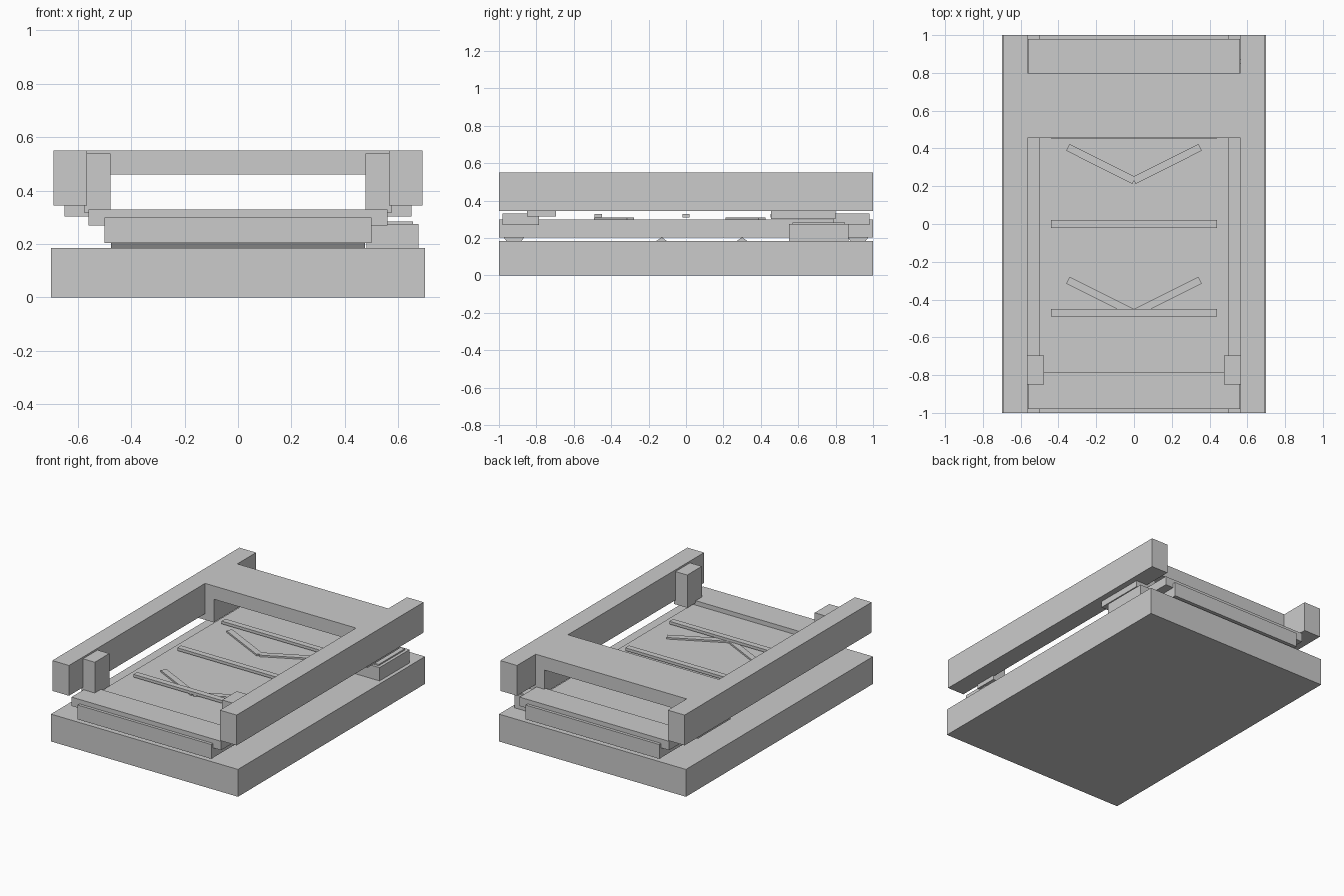
import bpy, bmesh
from math import atan2, hypot
from mathutils import Vector

if "Cube" in bpy.data.objects:
    bpy.data.objects.remove(bpy.data.objects["Cube"])


def box(name, x, y, z):
    """Box from its (min, max) ranges."""
    return prism(name, [(y[0], z[0]), (y[1], z[0]), (y[1], z[1]), (y[0], z[1])], x)


def prism(name, profile, x):
    """Extrude a YZ profile along x."""
    bm = bmesh.new()
    face = bm.faces.new([bm.verts.new((x[0], y, z)) for y, z in profile])
    ext = bmesh.ops.extrude_face_region(bm, geom=[face])
    moved = [g for g in ext["geom"] if isinstance(g, bmesh.types.BMVert)]
    bmesh.ops.translate(bm, verts=moved, vec=(x[1] - x[0], 0, 0))
    bmesh.ops.recalc_face_normals(bm, faces=bm.faces)
    mesh = bpy.data.meshes.new(name)
    bm.to_mesh(mesh)
    bm.free()
    obj = bpy.data.objects.new(name, mesh)
    bpy.context.collection.objects.link(obj)
    return obj


def pair(name, x, y, z):
    """Right-hand box mirrored across x = 0."""
    box(name, x, y, z).modifiers.new("mirror", "MIRROR")


# Base slab and inner bed
box("base_slab", (-0.70, 0.70), (-1, 1), (0, 0.185))
box("inner_bed", (-0.50, 0.50), (-1, 1), (0.203, 0.30))

# Raised end bars and bevelled supports beneath the bed
for s, label in ((-1, "front"), (1, "back")):
    box(label + "_end_bar", (-0.56, 0.56), sorted((s * 0.785, s * 0.98)), (0.27, 0.33))
    prism(label + "_bed_support",
          [(s * 0.96, 0.183), (s * 0.975, 0.204), (s * 0.865, 0.204), (s * 0.88, 0.183)],
          (-0.475, 0.475))

# Small ridges between base and bed
for i, y in enumerate((-0.13, 0.30)):
    prism(f"bed_ridge_{i}", [(y - 0.03, 0.183), (y + 0.03, 0.183), (y, 0.204)],
          (-0.475, 0.475))

# Straight slats across the bed
for i, y in enumerate((-0.47, 0.0, 0.473)):
    box(f"cross_slat_{i}", (-0.44, 0.44), (y - 0.02, y + 0.02), (0.31, 0.329))

# V-shaped strips lying on the bed
for i, apex in enumerate((-0.473, 0.23)):
    a, b = Vector((0, apex)), Vector((0.35, apex + 0.176))
    d = b - a
    for s, side in ((1, "right"), (-1, "left")):
        arm = box(f"chevron_{i}_{side}", (0, hypot(*d)), (-0.02, 0.02), (0.298, 0.311))
        arm.location = (0, apex, 0)
        arm.rotation_euler.z = atan2(d.y, s * d.x)

# Upper H-shaped frame
pair("side_rail", (0.565, 0.69), (-1, 1), (0.345, 0.55))
box("frame_crossbar", (-0.57, 0.57), (0.455, 0.80), (0.46, 0.55))
pair("crossbar_leg", (0.50, 0.57), (0.455, 0.80), (0.303, 0.48))
pair("rail_foot", (0.50, 0.65), (0.455, 0.80), (0.303, 0.35))
pair("front_post", (0.477, 0.575), (-0.85, -0.695), (0.316, 0.538))

# Side block with thin cap
box("side_block", (0.48, 0.675), (0.55, 0.87), (0.18, 0.275))
box("side_block_cap", (0.55, 0.655), (0.57, 0.85), (0.274, 0.284))
